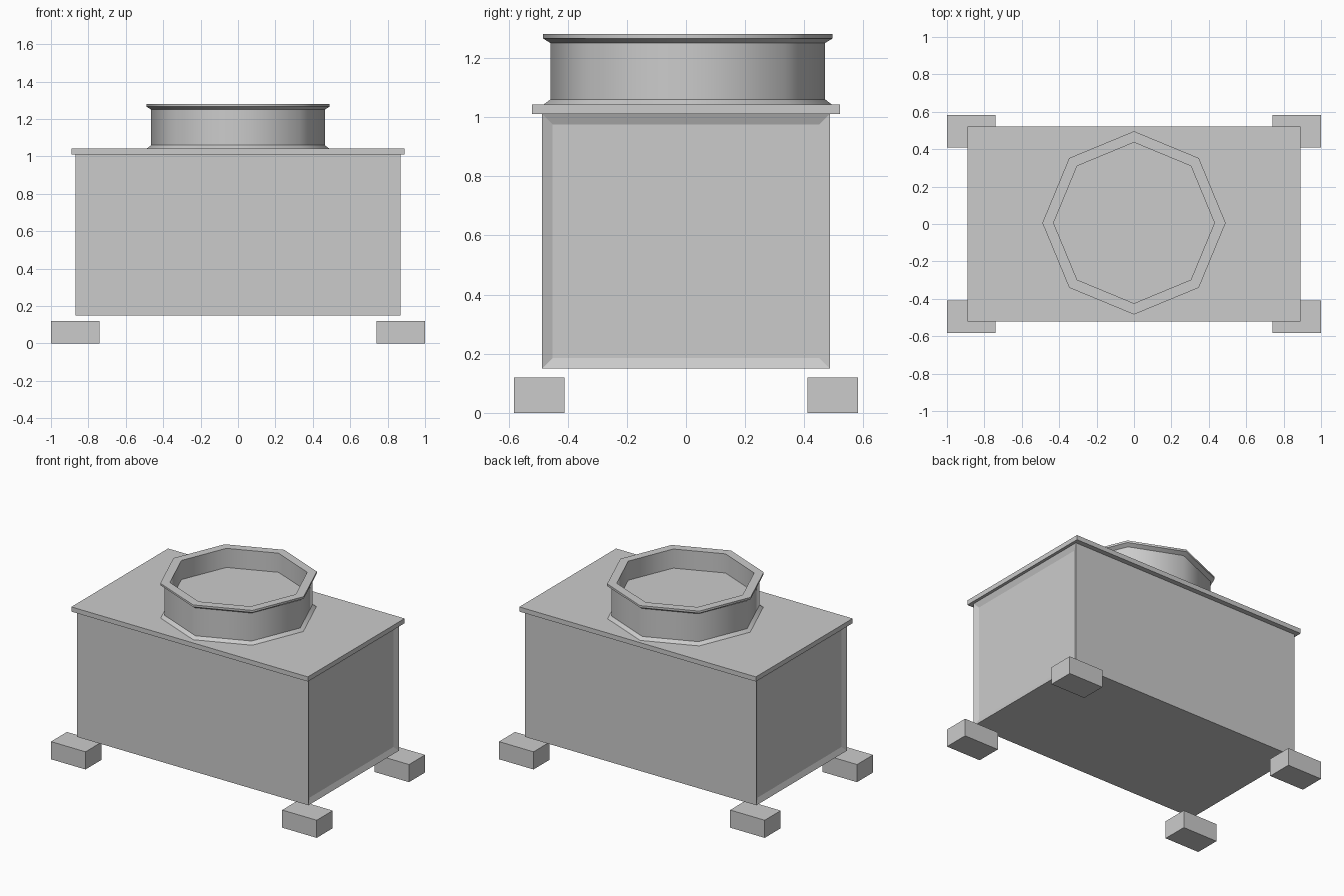
import bpy, bmesh, math

if "Cube" in bpy.data.objects:
    bpy.data.objects.remove(bpy.data.objects["Cube"])


def add_object(name, bm):
    bmesh.ops.recalc_face_normals(bm, faces=bm.faces)
    mesh = bpy.data.meshes.new(name)
    bm.to_mesh(mesh)
    bm.free()
    obj = bpy.data.objects.new(name, mesh)
    bpy.context.collection.objects.link(obj)
    return obj


def box(name, centre, size, recess_ends=False):
    bm = bmesh.new()
    bmesh.ops.create_cube(bm, size=1)
    for v in bm.verts:
        v.co = [c + s * p for c, s, p in zip(centre, size, v.co)]
    if recess_ends:
        bm.normal_update()
        ends = [f for f in bm.faces if abs(f.normal.x) > 0.9]
        bmesh.ops.inset_individual(bm, faces=ends, thickness=0.05, depth=-0.015)
    return add_object(name, bm)


def lathe(name, profile, sides, y):
    # Revolve (radius, z) points, closing the last ring with a flat floor
    bm = bmesh.new()
    rings = [[bm.verts.new((r * math.cos(math.tau * i / sides),
                            y + r * math.sin(math.tau * i / sides), z))
              for i in range(sides)] for r, z in profile]
    for a, b in zip(rings, rings[1:]):
        for i in range(sides):
            j = (i + 1) % sides
            bm.faces.new((a[i], a[j], b[j], b[i]))
    bm.faces.new(rings[0])
    bm.faces.new(rings[-1])
    return add_object(name, bm)


# Housing with shallow recessed end panels
box("housing", (0, 0, 0.58), (1.74, 0.972, 0.86), recess_ends=True)

# Overhanging lid
box("lid", (0, 0, 1.026), (1.78, 1.04, 0.032))

# Four support blocks
for sx, side in ((-1, "left"), (1, "right")):
    for sy, end in ((-1, "front"), (1, "back")):
        box(f"{end}_{side}_foot", (sx * 0.87, sy * 0.496, 0.06), (0.26, 0.172, 0.12))

# Octagonal fan collar: flared base, wall, lip, inner wall and fan floor
collar = lathe("fan_collar", [
    (0.49, 1.04), (0.464, 1.06), (0.464, 1.25), (0.49, 1.266),
    (0.49, 1.28), (0.43, 1.28), (0.43, 1.15)], 8, 0.006)
bpy.context.view_layer.objects.active = collar
collar.select_set(True)
bpy.ops.object.shade_smooth_by_angle(angle=math.radians(50))
